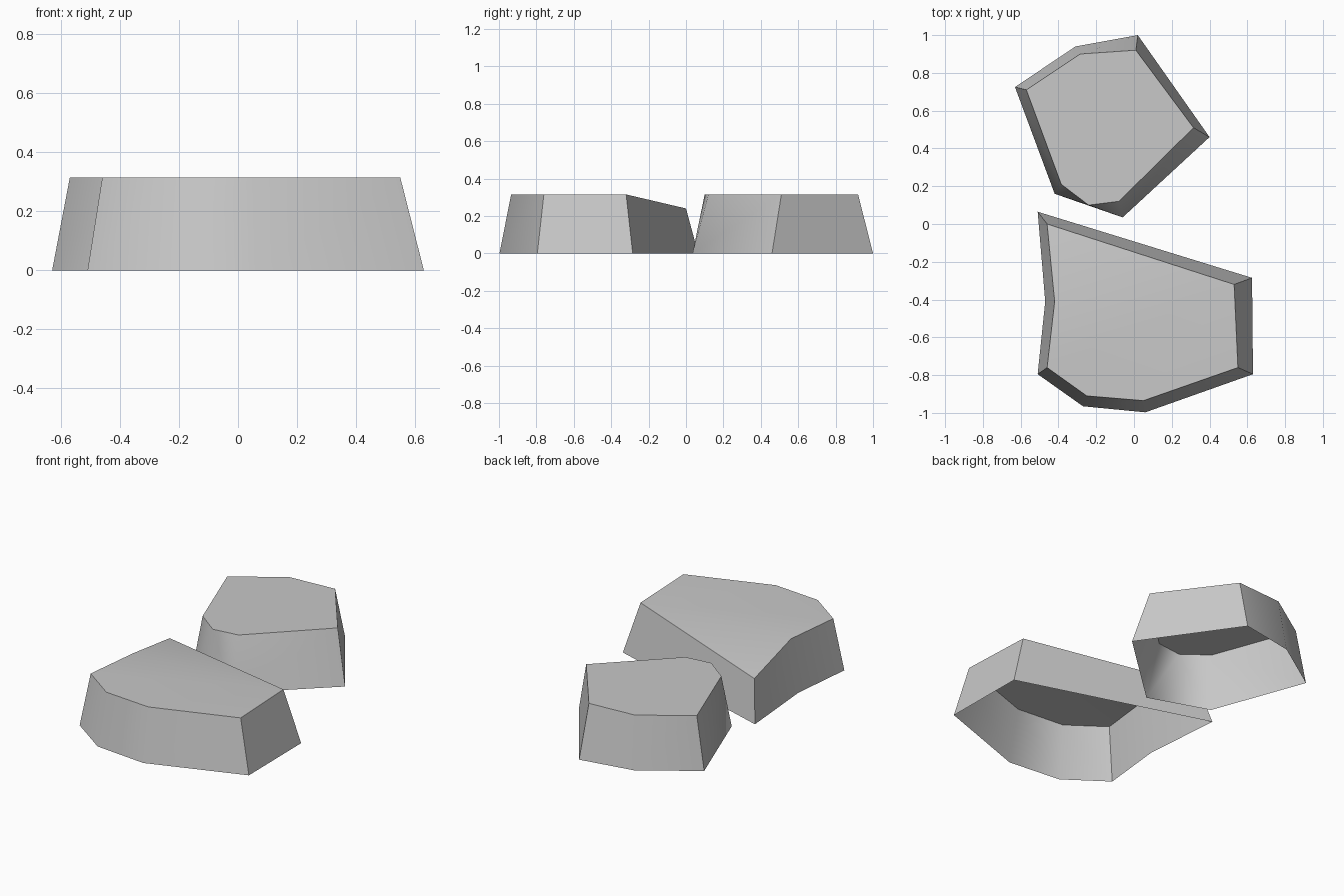
import bpy
import bmesh
import math

cube = bpy.data.objects.get("Cube")
if cube:
    bpy.data.objects.remove(cube, do_unlink=True)

# Plain grey stone colour
stone = bpy.data.materials.new("stone grey")
stone.use_nodes = True
grey = (0.58, 0.58, 0.58, 1)
stone.diffuse_color = grey
stone.node_tree.nodes["Principled BSDF"].inputs["Base Color"].default_value = grey


def build_rock(name, base, rim, walls, caps):
    """Tapered, open-bottomed rock; walls and caps index the two outlines."""
    bm = bmesh.new()
    low = [bm.verts.new((x, y, 0)) for x, y in base]
    high = [bm.verts.new(p) for p in rim]
    for lows, highs in walls:
        bm.faces.new([low[i] for i in lows] + [high[i] for i in highs])
    for cap in caps:
        bm.faces.new([high[i] for i in cap])
    mesh = bpy.data.meshes.new(name)
    bm.to_mesh(mesh)
    bm.free()
    mesh.materials.append(stone)
    rock = bpy.data.objects.new(name, mesh)
    bpy.context.collection.objects.link(rock)
    bpy.ops.object.select_all(action='DESELECT')
    rock.select_set(True)
    bpy.context.view_layer.objects.active = rock
    bpy.ops.object.shade_smooth_by_angle(angle=math.radians(40))
    return rock


def ring(n):
    """Wall quads joining matching sides of two n-sided outlines."""
    return [((i, (i + 1) % n), ((i + 1) % n, i)) for i in range(n)]


H = 0.315

# Large front rock, with one back corner dipping below the flat top
base = [(-0.51, 0.065), (-0.47, -0.41), (-0.51, -0.795), (-0.27, -0.965),
        (0.06, -0.997), (0.63, -0.795), (0.625, -0.285)]
rim = [(-0.46, 0.0, 0.24), (-0.42, -0.41, H), (-0.46, -0.76, H), (-0.25, -0.91, H),
       (0.05, -0.935, H), (0.55, -0.76, H), (0.53, -0.32, H)]
build_rock("large_rock", base, rim, ring(7), [(0, 1, 6), (1, 2, 3, 4, 5, 6)])

# Small back rock, with a chipped corner above its front edge
base = [(-0.06, 0.035), (0.40, 0.46), (0.02, 1.0), (-0.31, 0.94),
        (-0.63, 0.725), (-0.42, 0.16)]
rim = [(x, y, H) for x, y in [(-0.08, 0.12), (0.315, 0.51), (0.01, 0.92), (-0.285, 0.90),
                              (-0.57, 0.71), (-0.385, 0.21), (-0.24, 0.10)]]
chip = [((5, 0), (6,)), ((5,), (6, 5)), ((0,), (0, 6))]
build_rock("small_rock", base, rim, ring(6)[:5] + chip, [range(7)])
